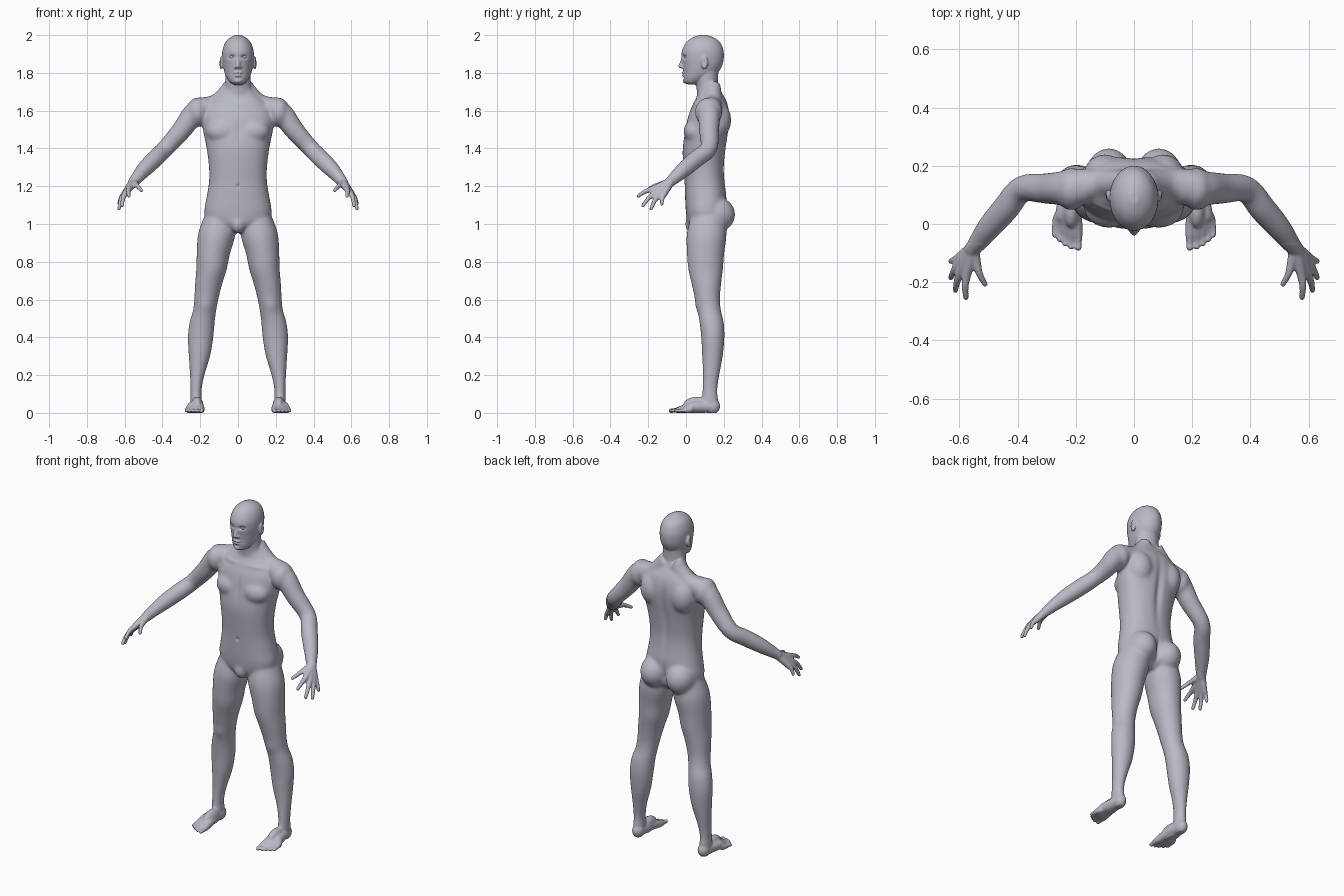
import bpy, bmesh
from math import cos, sin, pi, copysign, exp
from mathutils import Vector, Matrix

default_cube = bpy.data.objects.get("Cube")
if default_cube:
    bpy.data.objects.remove(default_cube, do_unlink=True)

skin = bpy.data.materials.new("grey_skin")
skin_colour = (0.48, 0.49, 0.56, 1)
skin.diffuse_color = skin_colour
skin.use_nodes = True
skin.node_tree.nodes["Principled BSDF"].inputs["Base Color"].default_value = skin_colour

SIDES = 32
BOTH, MIDDLE = (1, -1), (1,)
shape = bmesh.new()


def refine(rows, steps=5):
    """Interpolate rows of numbers with a smooth spline."""
    padded = [rows[0]] + list(rows) + [rows[-1]]
    result = []
    for before, start, end, after in zip(padded, padded[1:], padded[2:], padded[3:]):
        for step in range(steps):
            t = step / steps
            result.append([
                b + 0.5 * t * (c - a + t * (2 * a - 5 * b + 4 * c - d + t * (3 * (b - c) + d - a)))
                for a, b, c, d in zip(before, start, end, after)])
    result.append(list(rows[-1]))
    return result


def bridge(rings, sides):
    """Close a list of point rings into a shell, on one or both sides."""
    for side in sides:
        loops = [[shape.verts.new((p[0] * side, p[1], p[2])) for p in ring] for ring in rings]
        for low, high in zip(loops, loops[1:]):
            for i in range(SIDES):
                j = (i + 1) % SIDES
                shape.faces.new((low[i], low[j], high[j], high[i]))
        shape.faces.new(loops[0])
        shape.faces.new(loops[-1])


def stack(rows, sides, power=1.0):
    """Horizontal sections: height, centre x, half width, front y, back y."""
    rings = []
    for z, cx, half, front, back in refine(rows):
        ring = []
        for i in range(SIDES):
            c, s = cos(2 * pi * i / SIDES), sin(2 * pi * i / SIDES)
            ring.append((cx + half * copysign(abs(c) ** power, c),
                         (front + back) / 2 + (back - front) / 2 * copysign(abs(s) ** power, s), z))
        rings.append(ring)
    bridge(rings, sides)


def blob(centre, radii, sides=BOTH):
    """Ellipsoid muscle or bump."""
    for side in sides:
        place = Matrix.Translation((centre[0] * side, centre[1], centre[2]))
        bmesh.ops.create_uvsphere(shape, u_segments=24, v_segments=16, radius=1,
                                  matrix=place @ Matrix.Diagonal((*radii, 1)))


def tube(rows, sides=BOTH):
    """Round limb through points x, y, z, radius, with a round tip."""
    fine = refine(rows)
    points = [Vector(row[:3]) for row in fine]
    rings, across = [], None
    for i, (point, row) in enumerate(zip(points, fine)):
        along = (points[min(i + 1, len(points) - 1)] - points[max(i - 1, 0)]).normalized()
        across = along.orthogonal() if across is None else across - along * across.dot(along)
        across.normalize()
        other = along.cross(across)
        rings.append([point + row[3] * (across * cos(2 * pi * k / SIDES) + other * sin(2 * pi * k / SIDES))
                      for k in range(SIDES)])
    bridge(rings, sides)
    blob(rows[-1][:3], [rows[-1][3]] * 3, sides)


def bake(mesh, kind, **settings):
    """Return a new mesh with one modifier applied to the given mesh."""
    holder = bpy.data.objects.new("holder", mesh)
    bpy.context.collection.objects.link(holder)
    modifier = holder.modifiers.new("bake", kind)
    for key, value in settings.items():
        setattr(modifier, key, value)
    graph = bpy.context.evaluated_depsgraph_get()
    baked = bpy.data.meshes.new_from_object(holder.evaluated_get(graph))
    bpy.data.objects.remove(holder, do_unlink=True)
    bpy.data.meshes.remove(mesh)
    return baked


# Torso, from crotch to base of neck
stack([(.955, 0, .06, .05, .16), (1, 0, .145, .012, .2), (1.06, 0, .178, .0, .21),
       (1.14, 0, .167, -.005, .215), (1.22, 0, .154, -.008, .206), (1.3, 0, .154, -.014, .202),
       (1.4, 0, .166, -.018, .212), (1.5, 0, .186, -.004, .226), (1.58, 0, .19, .014, .23),
       (1.64, 0, .16, .04, .22), (1.68, 0, .11, .06, .2), (1.72, 0, .07, .065, .175)], MIDDLE, .88)
blob((.085, .05, 1.49), (.085, .064, .065))       # chest
blob((.1, .165, 1.55), (.075, .075, .1))          # shoulder blade
blob((.086, .155, 1.05), (.085, .106, .096))      # buttock
blob((0, .035, 1), (.04, .04, .05), MIDDLE)       # groin
tube([(.03, .14, 1.73, .045), (.11, .14, 1.64, .05), (.2, .13, 1.61, .06)])  # shoulder slope

# Neck and head
stack([(1.6, 0, .075, .06, .2), (1.68, 0, .073, .058, .185), (1.74, 0, .068, .054, .17),
       (1.82, 0, .066, .05, .172)], MIDDLE)
stack([(1.738, 0, .02, .01, .06), (1.75, 0, .042, -.01, .085), (1.775, 0, .06, -.015, .13),
       (1.8, 0, .071, -.015, .168), (1.84, 0, .08, -.018, .192), (1.88, 0, .084, -.024, .2),
       (1.92, 0, .082, -.021, .198), (1.96, 0, .068, 0, .182), (1.985, 0, .045, .03, .152),
       (2.001, 0, .015, .07, .11)], MIDDLE)
tube([(0, -.013, 1.89, .009), (0, -.02, 1.86, .01), (0, -.029, 1.836, .012)], MIDDLE)  # nose
blob((.012, -.02, 1.831), (.009, .011, .008))     # nostril
blob((0, -.013, 1.8), (.022, .012, .006), MIDDLE)     # upper lip
blob((0, -.012, 1.786), (.019, .012, .007), MIDDLE)   # lower lip
blob((0, .002, 1.757), (.022, .02, .014), MIDDLE)     # chin
blob((.089, .098, 1.853), (.011, .019, .034))     # ear

# Arms
tube([(.15, .125, 1.62, .055), (.225, .123, 1.592, .06), (.3, .122, 1.495, .053),
      (.385, .12, 1.4, .046), (.44, .055, 1.345, .047), (.5, -.015, 1.285, .042),
      (.555, -.085, 1.22, .028)])
blob((.215, .12, 1.592), (.058, .074, .078))      # shoulder muscle

# Hands: each finger runs from wrist through knuckle to tip
fingers = {
    "thumb": ((.543, -.128, 1.21), (.512, -.207, 1.178)),
    "index": ((.575, -.172, 1.187), (.578, -.253, 1.148)),
    "middle": ((.594, -.162, 1.166), (.614, -.228, 1.097)),
    "ring": ((.604, -.142, 1.155), (.63, -.185, 1.08)),
    "little": ((.602, -.116, 1.158), (.63, -.128, 1.106)),
}
for knuckle, tip in fingers.values():
    middle = (Vector(knuckle) + Vector(tip)) / 2 + Vector((.004, -.003, .005))
    tube([(.555, -.085, 1.22, .024), (*knuckle, .0165), (*middle, .012), (*tip, .0095)])

# Legs
stack([(1.05, .1, .075, .03, .2), (.95, .112, .099, .004, .215), (.84, .131, .088, .005, .202),
       (.76, .14, .081, .012, .196), (.68, .156, .072, .03, .186), (.6, .168, .064, .048, .18),
       (.54, .177, .062, .061, .186), (.48, .19, .067, .071, .2), (.4, .198, .068, .08, .204),
       (.3, .204, .057, .085, .195), (.2, .216, .039, .089, .177), (.12, .222, .03, .086, .167),
       (.04, .221, .031, .08, .172)], BOTH)

# Feet: each toe runs from heel through ball to tip
blob((.22, .138, .035), (.034, .043, .042))       # heel
blob((.216, .06, .04), (.032, .075, .046))        # instep
toes = ((.192, -.08, .0125), (.217, -.079, .0095), (.237, -.069, .0095),
        (.256, -.054, .0095), (.273, -.038, .0095))
for x, y, size in toes:
    ball = .23 + (x - .235) * .8
    tube([(.22, .13, .034, .034), ((ball + .222) / 2, .04, .031, .029),
          (ball, y + .055, .018, .02), (x, y + .02, .013, size), (x, y, .011, size)])

# Fuse every shell into one continuous skin
bmesh.ops.recalc_face_normals(shape, faces=shape.faces[:])
body_mesh = bpy.data.meshes.new("body")
shape.to_mesh(body_mesh)
shape.free()
body_mesh = bake(body_mesh, "REMESH", mode="VOXEL", voxel_size=0.005)
surface = bmesh.new()
surface.from_mesh(body_mesh)


def relax(verts, times):
    for _ in range(times):
        bmesh.ops.smooth_vert(surface, verts=verts, factor=0.5,
                              use_axis_x=True, use_axis_y=True, use_axis_z=True)


# Soften the large forms strongly, but keep hands, feet and face crisp
large_forms = [v for v in surface.verts
               if .09 < v.co.z < 1.735 and not (v.co.y < -.07 and abs(v.co.x) > .4)]
relax(large_forms, 24)
relax(surface.verts[:], 2)

# Sculpted hollows and swellings: centre, spread, amount
details = {
    "eye_socket": ((.032, -.012, 1.885), (.017, .03, .01), -.012),
    "mouth_line": ((0, -.022, 1.793), (.021, .03, .004), -.006),
    "chin_hollow": ((0, -.018, 1.773), (.018, .03, .006), -.004),
    "ear_hollow": ((.1, .094, 1.857), (.012, .009, .017), -.007),
    "spine": ((0, .22, 1.42), (.022, .05, .17), -.012),
    "buttock_cleft": ((0, .23, 1.04), (.011, .07, .065), -.012),
    "breastbone": ((0, -.01, 1.5), (.014, .04, .07), -.005),
    "navel": ((0, -.01, 1.2), (.008, .03, .01), -.007),
    "collarbone": ((.09, .045, 1.638), (.06, .04, .011), .004),
    "kneecap": ((.172, .055, .565), (.032, .03, .035), .005),
}
surface.normal_update()
for vert in surface.verts:
    spot = Vector((abs(vert.co.x), vert.co.y, vert.co.z))
    push = 0
    for centre, spread, amount in details.values():
        distance = sum(((p - c) / s) ** 2 for p, c, s in zip(spot, centre, spread))
        if distance < 9:
            push += amount * exp(-distance)
    vert.co += vert.normal * push
    vert.co.z = max(vert.co.z, 0)                 # flat soles
surface.to_mesh(body_mesh)
surface.free()
body_mesh = bake(body_mesh, "DECIMATE", ratio=0.5)


def finish(name, mesh):
    mesh.materials.clear()
    mesh.materials.append(skin)
    mesh.shade_smooth()
    part = bpy.data.objects.new(name, mesh)
    bpy.context.collection.objects.link(part)


finish("body", body_mesh)

# Eyeballs
for name, side in (("left_eye", 1), ("right_eye", -1)):
    ball = bmesh.new()
    bmesh.ops.create_uvsphere(ball, u_segments=24, v_segments=16, radius=.0135,
                              matrix=Matrix.Translation((.032 * side, .005, 1.884)))
    eye_mesh = bpy.data.meshes.new(name)
    ball.to_mesh(eye_mesh)
    ball.free()
    finish(name, eye_mesh)
